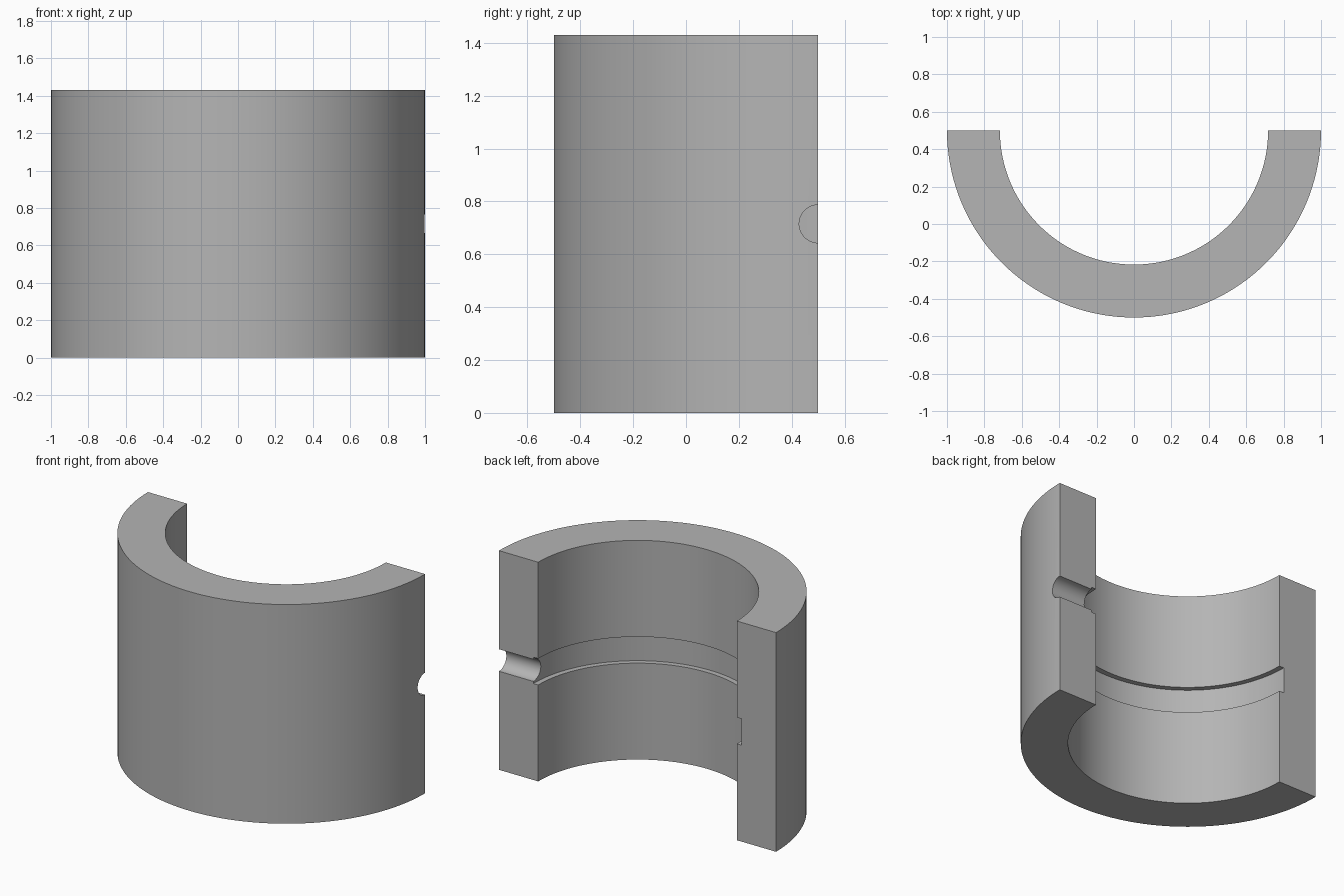
import bpy, bmesh, math
from mathutils import Matrix

cube = bpy.data.objects.get("Cube")
if cube:
    bpy.data.objects.remove(cube, do_unlink=True)

HEIGHT, OUTER, INNER, GROOVE = 1.43, 1.0, 0.717, 0.752
MID, GROOVE_HALF, HOLE = HEIGHT / 2, 0.086, 0.072
BACK = 0.5  # y of the split plane

metal = bpy.data.materials.new("grey metal")
metal.use_nodes = True
colour = (0.46, 0.46, 0.46, 1)
metal.diffuse_color = colour
metal.node_tree.nodes["Principled BSDF"].inputs["Base Color"].default_value = colour


def make_object(name, bm):
    bmesh.ops.recalc_face_normals(bm, faces=bm.faces)
    mesh = bpy.data.meshes.new(name)
    bm.to_mesh(mesh)
    bm.free()
    mesh.materials.append(metal)
    obj = bpy.data.objects.new(name, mesh)
    bpy.context.collection.objects.link(obj)
    return obj


# Half bushing: wall section with the inner groove, swept half a turn
section = [(OUTER, 0), (OUTER, HEIGHT), (INNER, HEIGHT),
           (INNER, MID + GROOVE_HALF), (GROOVE, MID + GROOVE_HALF),
           (GROOVE, MID - GROOVE_HALF), (INNER, MID - GROOVE_HALF), (INNER, 0)]
bm = bmesh.new()
start = bm.faces.new([bm.verts.new((-r, BACK, z)) for r, z in section])
cap = bmesh.ops.duplicate(bm, geom=[start])["geom"]
bmesh.ops.spin(bm, geom=cap, cent=(0, BACK, 0), axis=(0, 0, 1),
               angle=math.pi, steps=72, use_duplicate=False)
bmesh.ops.remove_doubles(bm, verts=bm.verts, dist=0.0001)
bushing = make_object("half_bushing", bm)

# Oil hole through the left wall, centred on the split plane
bm = bmesh.new()
bmesh.ops.create_cone(bm, cap_ends=True, segments=48, radius1=HOLE, radius2=HOLE,
                      depth=0.8, matrix=Matrix.Translation((0.9, BACK, MID))
                      @ Matrix.Rotation(math.pi / 2, 4, "Y"))
cutter = make_object("oil_hole_cutter", bm)
cutter.hide_render = True

cut = bushing.modifiers.new("oil_hole", "BOOLEAN")
cut.operation = "DIFFERENCE"
cut.solver = "EXACT"
cut.object = cutter

# Apply the cut, then shade the curved walls smooth
bpy.ops.object.select_all(action="DESELECT")
bushing.select_set(True)
bpy.context.view_layer.objects.active = bushing
bpy.ops.object.modifier_apply(modifier=cut.name)
bpy.data.objects.remove(cutter, do_unlink=True)
bpy.ops.object.shade_smooth_by_angle(angle=math.radians(30))
